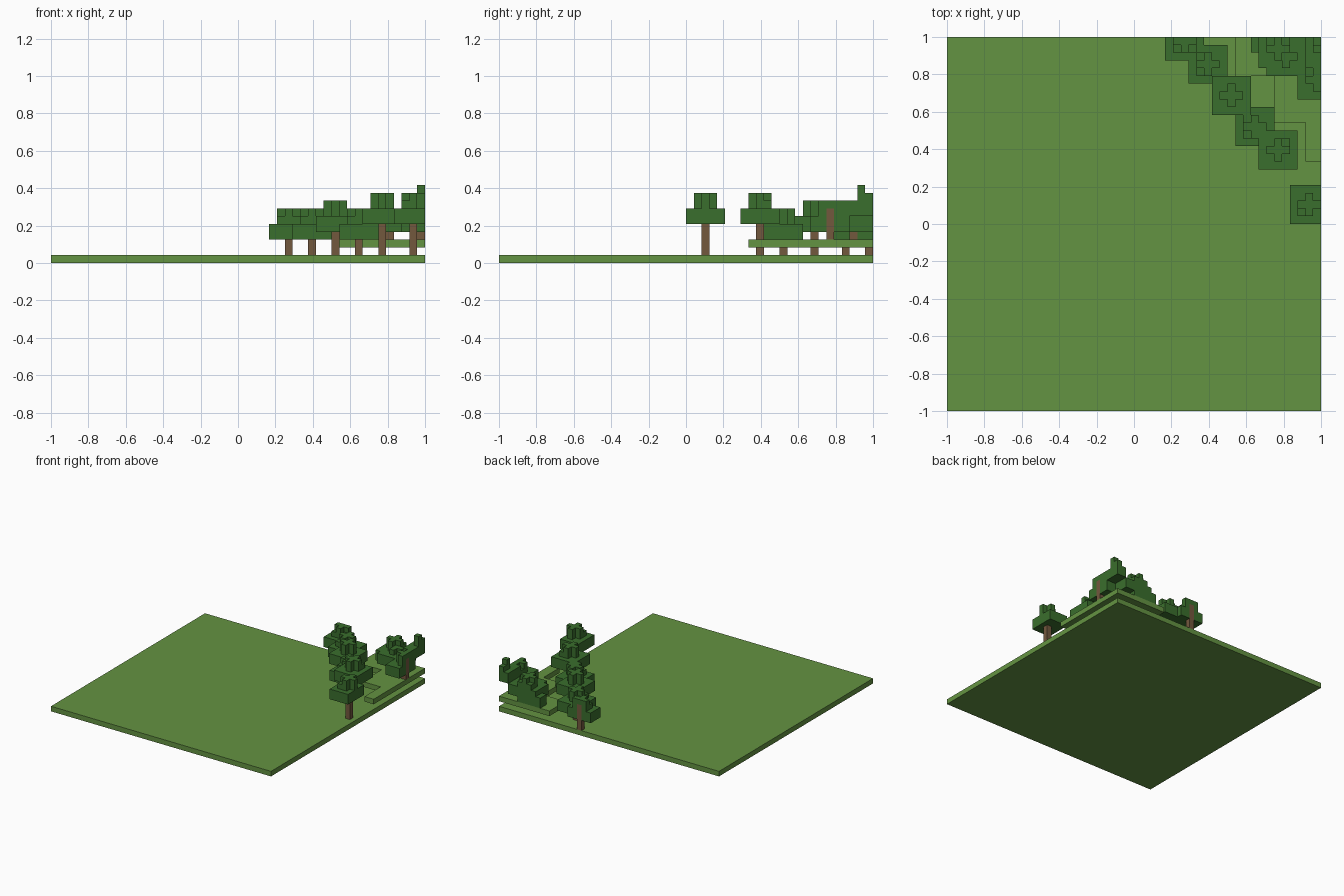
import bpy, bmesh, random
from mathutils import Vector

random.seed(4)
N = 48            # blocks along each side
S = 2 / N         # block size

cube = bpy.data.objects.get("Cube")
if cube:
    bpy.data.objects.remove(cube, do_unlink=True)


def material(name, rgb):
    m = bpy.data.materials.new(name)
    m.use_nodes = True
    m.diffuse_color = (*rgb, 1)
    m.node_tree.nodes["Principled BSDF"].inputs["Base Color"].default_value = (*rgb, 1)
    return m


GRASS = material("grass green", (0.127, 0.292, 0.054))
LEAF = material("leaf green", (0.042, 0.156, 0.026))
BARK = material("bark brown", (0.171, 0.098, 0.048))

AXES = [Vector(d) for d in ((1, 0, 0), (0, 1, 0), (0, 0, 1))]


def block_mesh(name, cells, mat, solid):
    """Mesh of the block faces that do not touch another solid block."""
    bm = bmesh.new()
    for c in cells:
        mid = Vector(c) + Vector((0.5, 0.5, 0.5))
        for i, axis in enumerate(AXES):
            u, v = AXES[(i + 1) % 3] / 2, AXES[(i + 2) % 3] / 2
            for sign in (1, -1):
                n = axis * sign
                if tuple(int(k) for k in Vector(c) + n) in solid:
                    continue
                f = mid + n / 2
                ring = [f - u - v, f + u - v, f + u + v, f - u + v][::sign]
                bm.faces.new([bm.verts.new((p.x * S - 1, p.y * S - 1, p.z * S)) for p in ring])
    bmesh.ops.remove_doubles(bm, verts=bm.verts, dist=S / 100)
    mesh = bpy.data.meshes.new(name)
    bm.to_mesh(mesh)
    bm.free()
    mesh.materials.append(mat)
    obj = bpy.data.objects.new(name, mesh)
    bpy.context.collection.objects.link(obj)


def box(x0, x1, y0, y1, z0, z1):
    """Set of blocks in a box, clipped to the plot."""
    return {(x, y, z) for x in range(x0, min(x1, N)) for y in range(y0, min(y1, N))
            for z in range(z0, z1)}


def square(x, y, r, z, h=1):
    return box(x - r, x + r + 1, y - r, y + r + 1, z, z + h)


def cross(x, y, z):
    return {c for c in square(x, y, 1, z) if c[0] == x or c[1] == y}


def crown(x, y, z, corners):
    """Two wide layers, a small layer with some corners, and a cross on top."""
    tip = {c for c in square(x, y, 1, z + 2) if c[0] == x or c[1] == y
           or (c[0] - x, c[1] - y) in corners}
    return square(x, y, 2, z, 2) | tip | cross(x, y, z + 3)


# Ground plate
bpy.ops.mesh.primitive_cube_add(size=1, location=(0, 0, S / 2))
ground = bpy.context.object
ground.name = "ground"
ground.scale = (2, 2, S)
ground.data.materials.append(GRASS)

# Floating upper terrace with a stepped edge
terrace = box(37, N, 43, N, 2, 3) | box(42, N, 37, N, 2, 3) | box(46, N, 32, N, 2, 3)
block_mesh("upper_terrace", terrace, GRASS, terrace)

# Trees: column x, column y, trunk foot, crown base
SPOTS = [(30, 47, 1, 3), (33, 44, 1, 3), (36, 40, 1, 4), (39, 36, 1, 3),
         (42, 33, 1, 5), (46, 26, 1, 5), (47, 42, 3, 4), (48, 46, 3, 6),
         (42, 46, 3, 4), (41, 48, 3, 3)]
BARE = (36, 40)   # tree whose small layer has no corners

trunks, crowns = [], []
for x, y, foot, base in SPOTS:
    corners = [(a, b) for a in (-1, 1) for b in (-1, 1) if random.random() < 0.5]
    if (x, y) == BARE:
        corners = []
    elif x == N:
        corners = [(-1, 1)]
    trunks.append(box(x, x + 1, y, y + 1, foot, base + 3))
    crowns.append(crown(x, y, base, corners))

# Low tree on the terrace
trunks.append(box(43, 44, 45, 46, 3, 6))
crowns.append(square(43, 45, 2, 4, 2) | cross(43, 45, 6))

wood = set().union(*trunks)
leaves = set().union(*crowns) - wood
solid = wood | leaves
done = set()
for i, (trunk, top) in enumerate(zip(trunks, crowns), 1):
    trunk, top = trunk - done, (top & leaves) - done
    done |= trunk | top
    if trunk:
        block_mesh(f"tree_{i}_trunk", trunk, BARK, solid)
    if top:
        block_mesh(f"tree_{i}_crown", top, LEAF, solid)
